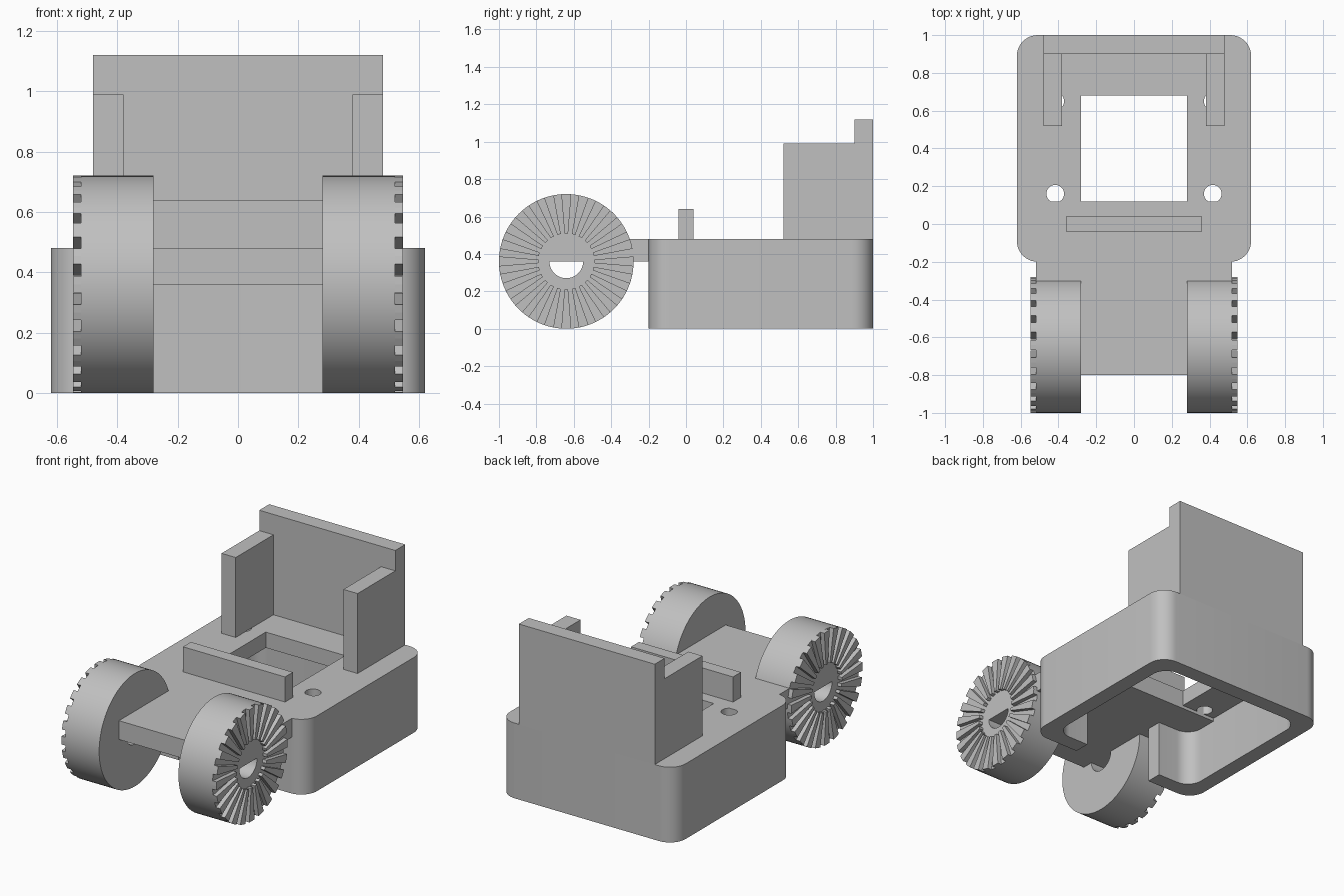
import bpy, bmesh, math
from mathutils import Matrix

old = bpy.data.objects.get("Cube")
if old:
    bpy.data.objects.remove(old, do_unlink=True)

grey = bpy.data.materials.new("plain_grey")
grey.use_nodes = True
colour = (0.53, 0.53, 0.53, 1)
grey.diffuse_color = colour
grey.node_tree.nodes["Principled BSDF"].inputs["Base Color"].default_value = colour


def finish(name, bm):
    bmesh.ops.recalc_face_normals(bm, faces=bm.faces)
    mesh = bpy.data.meshes.new(name)
    bm.to_mesh(mesh)
    bm.free()
    mesh.materials.append(grey)
    obj = bpy.data.objects.new(name, mesh)
    bpy.context.collection.objects.link(obj)
    return obj


def box(name, x, y, z, radius=0):
    """Box from (min, max) ranges, with optional rounded upright edges."""
    bm = bmesh.new()
    bmesh.ops.create_cube(bm, size=1)
    for v in bm.verts:
        v.co = [r[0] + (c + 0.5) * (r[1] - r[0]) for c, r in zip(v.co, (x, y, z))]
    if radius:
        upright = [e for e in bm.edges
                   if abs(e.verts[0].co.z - e.verts[1].co.z) > 0.01]
        bmesh.ops.bevel(bm, geom=upright, offset=radius, segments=10,
                        profile=0.5, affect='EDGES')
    return finish(name, bm)


def cylinder(name, radius, depth, centre, along_x=False, sides=96):
    bm = bmesh.new()
    turn = Matrix.Rotation(math.pi / 2, 4, 'Y') if along_x else Matrix()
    bmesh.ops.create_cone(bm, cap_ends=True, segments=sides, radius1=radius,
                          radius2=radius, depth=depth,
                          matrix=Matrix.Translation(centre) @ turn)
    return finish(name, bm)


def cut(obj, cutter):
    mod = obj.modifiers.new("cut", 'BOOLEAN')
    mod.operation = 'DIFFERENCE'
    mod.solver = 'EXACT'
    mod.object = cutter
    select(obj)
    bpy.ops.object.modifier_apply(modifier=mod.name)
    bpy.data.objects.remove(cutter, do_unlink=True)


def select(obj):
    bpy.ops.object.select_all(action='DESELECT')
    obj.select_set(True)
    bpy.context.view_layer.objects.active = obj


def smooth(obj):
    select(obj)
    bpy.ops.object.shade_smooth_by_angle(angle=math.radians(30))


# Hollow rear body, open below, with a seat opening and a front gap
W, WALL, TOP = 0.62, 0.1, 0.48
body = box("rear_body", (-W, W), (-0.2, 1), (0, TOP), 0.11)
cut(body, box("cavity", (WALL - W, W - WALL), (WALL - 0.2, 1 - WALL),
              (-0.1, TOP - 0.1), 0.1))
cut(body, box("seat_opening", (-0.28, 0.28), (0.12, 0.68), (0.2, 0.6)))
cut(body, box("front_gap", (-0.28, 0.28), (-0.3, 0.0), (-0.1, 0.36)))
for side in (-1, 1):
    for y in (0.16, 0.65):
        cut(body, cylinder("screw_hole", 0.047, 0.4, (side * 0.417, y, TOP), sides=32))
smooth(body)

# Front platform, crossbar and seat
box("front_platform", (-0.52, 0.52), (-0.8, 0.12), (0.36, TOP))
box("crossbar", (-0.36, 0.36), (-0.04, 0.04), (TOP, 0.64))
box("seat_back", (-0.48, 0.48), (0.9, 1), (TOP, 1.12))
for side, label in ((-1, "right"), (1, "left")):
    box(label + "_armrest", sorted((side * 0.38, side * 0.48)),
        (0.52, 0.9), (TOP, 0.99))

# Wheels with axle holes and raised radial teeth on the outer face
R, HUB, AXLE_Y, TEETH = 0.36, 0.15, -0.64, 24
for side, label in ((-1, "right"), (1, "left")):
    wheel = cylinder(label + "_wheel", R, 0.24, (side * 0.4, AXLE_Y, R), True)
    cut(wheel, cylinder("axle_hole", 0.09, 0.6, (side * 0.4, AXLE_Y, R), True, 48))
    smooth(wheel)

    bm = bmesh.new()
    for i in range(TEETH):
        angle = math.tau * i / TEETH
        ring = []
        for radius, half in ((HUB, 0.064), (R, -0.074), (R, 0), (R, 0.074), (HUB, -0.064)):
            a = angle + (half if radius == R else -half)
            ring.append(bm.verts.new((side * 0.52, AXLE_Y + radius * math.cos(a),
                                      R + radius * math.sin(a))))
        face = bm.faces.new(ring)
        out = bmesh.ops.extrude_face_region(bm, geom=[face])
        for v in out["geom"]:
            if isinstance(v, bmesh.types.BMVert):
                v.co.x += side * 0.027
    finish(label + "_wheel_teeth", bm)
